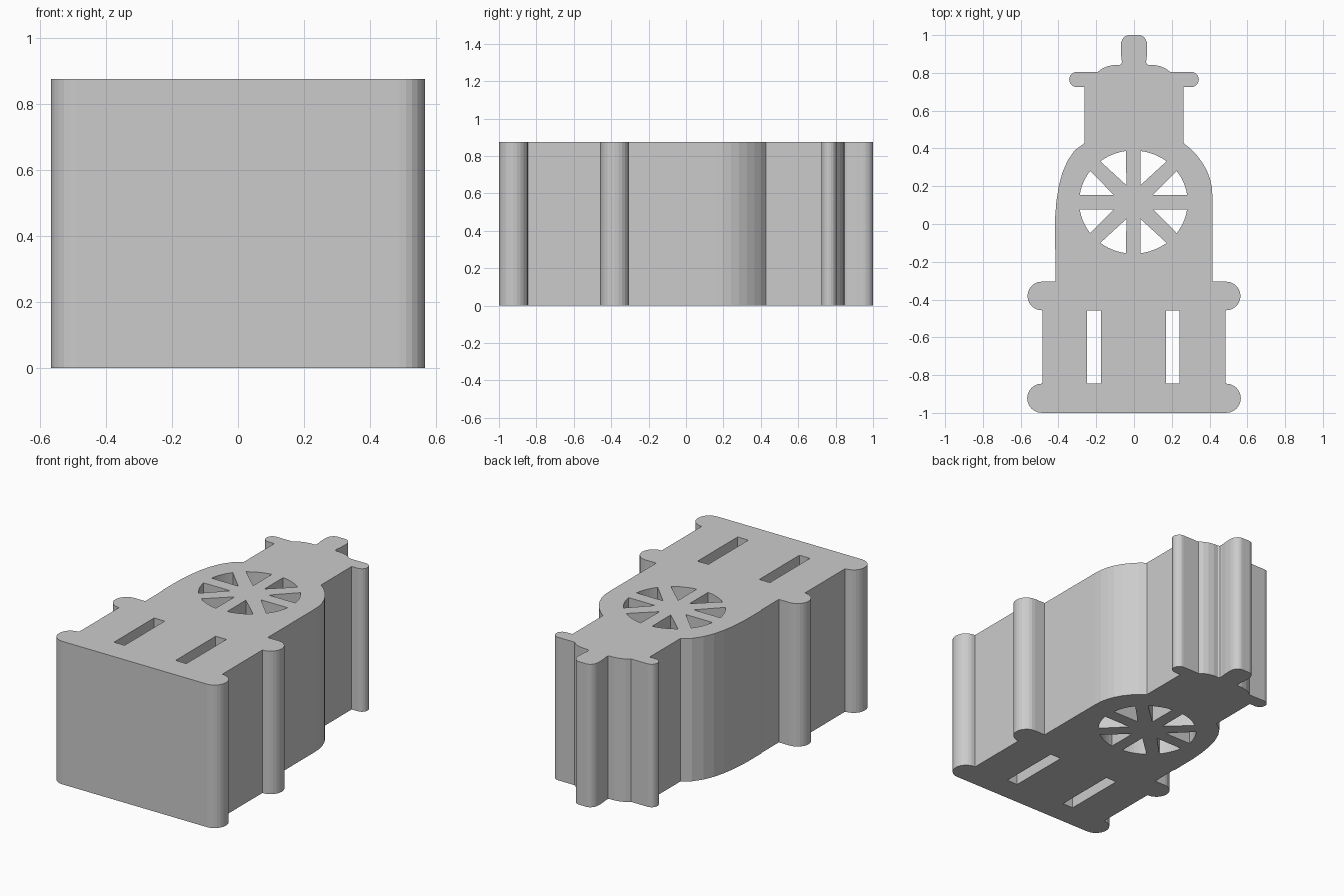
import bpy, bmesh
from math import sin, cos, atan2, radians

if "Cube" in bpy.data.objects:
    bpy.data.objects.remove(bpy.data.objects["Cube"])

HEIGHT = 0.875


def arc(cx, cy, rx, ry, a0, a1, n=10):
    return [(cx + rx * cos(a0 + (a1 - a0) * i / n),
             cy + ry * sin(a0 + (a1 - a0) * i / n)) for i in range(n + 1)]


def roll(cx, cy, r):
    """Rounded moulding end, from bottom to top."""
    return arc(cx, cy, r, r, radians(-90), radians(90), 12)


def half_outline(shoulder):
    """Right half of the facade, from the base up to the finial."""
    pts = roll(0.488, -0.9225, 0.0775)              # base moulding
    pts += [(0.485, -0.845), (0.485, -0.457)]       # lower wall
    pts += roll(0.488, -0.381, 0.076)               # middle moulding
    pts += shoulder                                 # wheel storey
    pts += [(0.262, 0.725)]                         # upper wall
    pts += roll(0.303, 0.765, 0.04)                 # upper moulding
    pts += [(0.192, 0.805), (0.168, 0.823), (0.14, 0.835), (0.105, 0.842),
            (0.075, 0.842), (0.066, 0.848), (0.064, 0.86)]  # low dome
    pts += [(0.069, 0.90)] + arc(0.025, 0.945, 0.045, 0.055, 0, radians(90), 8)
    return pts


right_shoulder = [(0.415, -0.305), (0.415, 0.15), (0.412, 0.195), (0.402, 0.24),
                  (0.386, 0.283), (0.362, 0.325), (0.332, 0.365), (0.298, 0.4), (0.262, 0.428)]
left_shoulder = [(0.415, -0.305), (0.415, -0.14), (0.419, -0.13), (0.418, 0.03),
                 (0.411, 0.12), (0.398, 0.2), (0.38, 0.27), (0.352, 0.335),
                 (0.314, 0.39), (0.262, 0.428)]
outline = half_outline(right_shoulder)
outline += [(-x, y) for x, y in reversed(half_outline(left_shoulder))]
loops = [outline]

# Wheel window: spoke gaps mirrored into four quadrants
WX, WY, RX, RY = -0.003, 0.116, 0.287, 0.273


def ellipse_angle(x, y):
    return atan2(y / RY, x / RX)


side_gap = [(0.104, 0.038)] + arc(0, 0, RX, RY, ellipse_angle(0.284, 0.038),
                                  ellipse_angle(0.228, 0.164), 6)
top_arc = arc(0, 0, RX, RY, ellipse_angle(0.172, 0.212), ellipse_angle(0.038, 0.27), 6)
top_gap = [(0.038, 0.09)] + top_arc
for sx in (1, -1):
    for sy in (1, -1):
        for gap in (side_gap, top_gap):
            loops.append([(WX + sx * x, WY + sy * y) for x, y in gap])

# Tall slot windows
for x0, x1 in ((-0.248, -0.176), (0.169, 0.242)):
    loops.append([(x0, -0.845), (x1, -0.845), (x1, -0.457), (x0, -0.457)])

# Extruded facade body with holes
curve = bpy.data.curves.new("tower_profile", 'CURVE')
curve.dimensions = '2D'
curve.fill_mode = 'BOTH'
curve.extrude = HEIGHT / 2
for pts in loops:
    spline = curve.splines.new('POLY')
    spline.points.add(len(pts) - 1)
    for p, (x, y) in zip(spline.points, pts):
        p.co = (x, y, 0, 1)
    spline.use_cyclic_u = True
tower = bpy.data.objects.new("clock_tower_block", curve)
bpy.context.collection.objects.link(tower)
tower.select_set(True)
bpy.context.view_layer.objects.active = tower
bpy.ops.object.convert(target='MESH')

# Weld caps to walls and lift onto the ground
tower = bpy.context.view_layer.objects.active
bm = bmesh.new()
bm.from_mesh(tower.data)
bmesh.ops.remove_doubles(bm, verts=bm.verts, dist=0.0005)
bmesh.ops.recalc_face_normals(bm, faces=bm.faces)
bmesh.ops.translate(bm, verts=bm.verts, vec=(0, 0, HEIGHT / 2))
for f in bm.faces:
    f.smooth = False
bm.to_mesh(tower.data)
bm.free()
